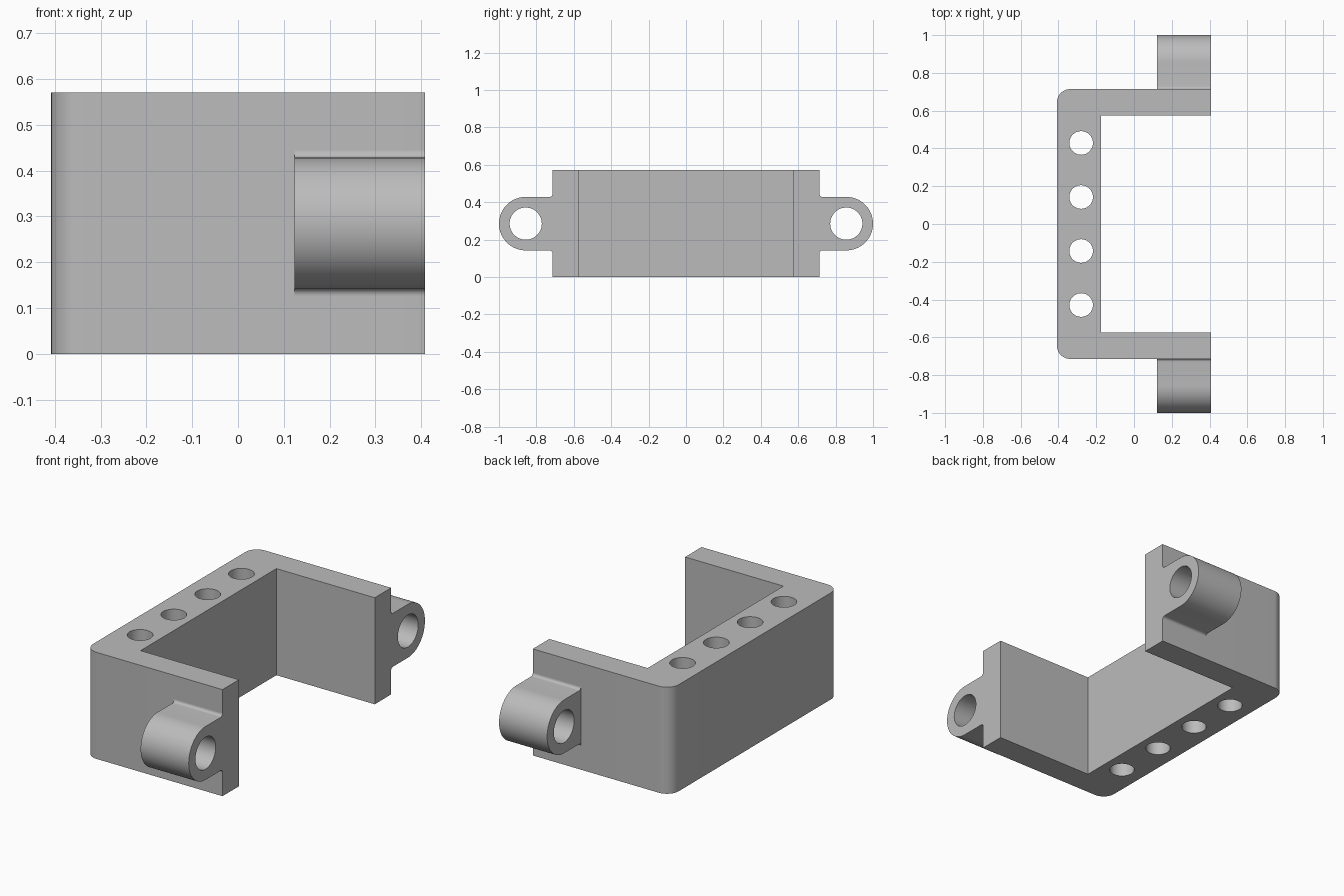
import bpy
import bmesh
from math import cos, sin, radians
from mathutils import Matrix, Vector

cube = bpy.data.objects.get("Cube")
if cube:
    bpy.data.objects.remove(cube, do_unlink=True)

grey = bpy.data.materials.new("plain grey")
grey.use_nodes = True
colour = (0.5, 0.5, 0.5, 1)
grey.diffuse_color = colour
grey.node_tree.nodes["Principled BSDF"].inputs["Base Color"].default_value = colour

HALF_X, HEIGHT = 0.408, 0.571
ARM_OUT, ARM_IN, SPINE_IN = 0.714, 0.575, -0.175
CORNER_R, BOLT_R = 0.07, 0.0625
LUG_X, LUG_R, LUG_HOLE_R, FILLET = 0.123, 0.143, 0.086, 0.015


def arc(cx, cy, r, start, end, steps):
    angles = [radians(start + (end - start) * i / steps) for i in range(steps + 1)]
    return [(cx + r * cos(a), cy + r * sin(a)) for a in angles]


def circle(cx, cy, r, steps=48):
    return arc(cx, cy, r, 0, 360, steps)[:-1]


def plate(name, loops, depth, matrix=None):
    """Fill an outline with holes, then extrude it along its normal."""
    bm = bmesh.new()
    for loop in loops:
        verts = [bm.verts.new((x, y, 0)) for x, y in loop]
        for i, v in enumerate(verts):
            bm.edges.new((verts[i - 1], v))
    bmesh.ops.triangle_fill(bm, use_beauty=True, edges=bm.edges[:], normal=(0, 0, 1))
    result = bmesh.ops.extrude_face_region(bm, geom=bm.faces[:], use_keep_orig=True)
    top = [g for g in result["geom"] if isinstance(g, bmesh.types.BMVert)]
    bmesh.ops.translate(bm, verts=top, vec=Vector((0, 0, depth)))
    if matrix:
        bm.transform(matrix)
    bmesh.ops.recalc_face_normals(bm, faces=bm.faces[:])
    mesh = bpy.data.meshes.new(name)
    bm.to_mesh(mesh)
    bm.free()
    mesh.materials.append(grey)
    obj = bpy.data.objects.new(name, mesh)
    bpy.context.collection.objects.link(obj)
    bpy.ops.object.select_all(action="DESELECT")
    obj.select_set(True)
    bpy.context.view_layer.objects.active = obj
    bpy.ops.object.shade_smooth_by_angle(angle=radians(30))
    return obj


# U-shaped bracket with a row of bolt holes through the spine
cx, cy = -HALF_X + CORNER_R, ARM_OUT - CORNER_R
outline = [(HALF_X, ARM_IN), (HALF_X, ARM_OUT)]
outline += arc(cx, cy, CORNER_R, 90, 180, 12)
outline += arc(cx, -cy, CORNER_R, 180, 270, 12)
outline += [(HALF_X, -ARM_OUT), (HALF_X, -ARM_IN), (SPINE_IN, -ARM_IN), (SPINE_IN, ARM_IN)]
bolts = [circle(-0.28, y, BOLT_R) for y in (-0.429, -0.143, 0.143, 0.429)]
plate("bracket", [outline] + bolts, HEIGHT)

# Rounded hinge lugs: profile in y and z, extruded along x, with filleted roots
lug_y, lug_z = 1 - LUG_R, HEIGHT / 2
root = ARM_OUT + FILLET
low, high = lug_z - LUG_R, lug_z + LUG_R
for name, side in (("front_lug", -1), ("back_lug", 1)):
    profile = arc(root, low - FILLET, FILLET, 180, 90, 6)
    profile += arc(lug_y, lug_z, LUG_R, -90, 90, 32)
    profile += arc(root, high + FILLET, FILLET, 270, 180, 6)
    loops = [[(side * y, z) for y, z in loop]
             for loop in (profile, circle(lug_y, lug_z, LUG_HOLE_R))]
    along_x = Matrix(((0, 0, 1, LUG_X), (1, 0, 0, 0), (0, 1, 0, 0), (0, 0, 0, 1)))
    plate(name, loops, HALF_X - LUG_X, along_x)
